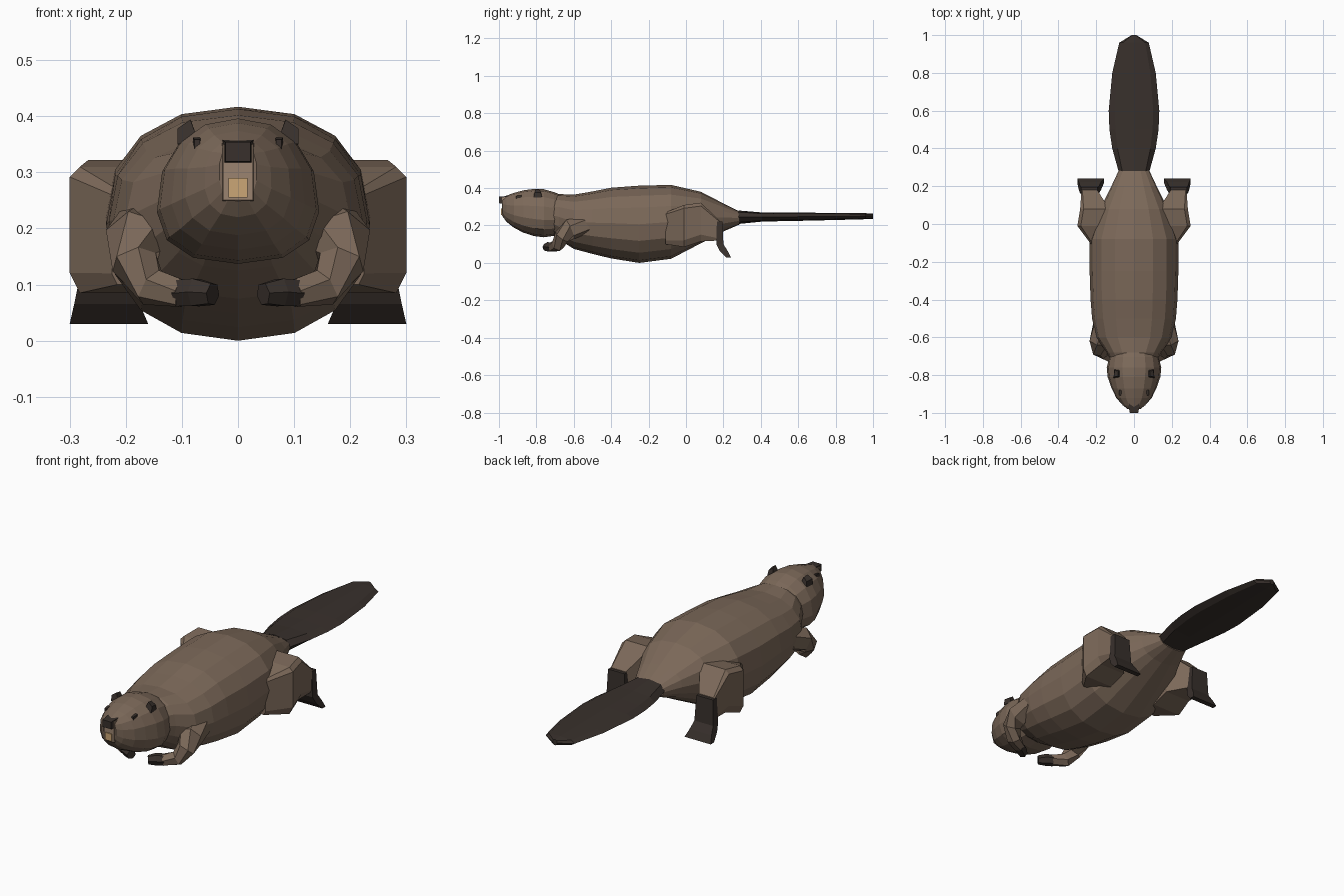
import bpy, bmesh, math
from mathutils import Vector

if "Cube" in bpy.data.objects:
    bpy.data.objects.remove(bpy.data.objects["Cube"])


def material(name, rgb):
    m = bpy.data.materials.new(name)
    m.diffuse_color = (*rgb, 1)
    m.use_nodes = True
    m.node_tree.nodes["Principled BSDF"].inputs["Base Color"].default_value = m.diffuse_color
    return m


FUR = material("fur", (0.20, 0.14, 0.10))
MUZZLE = material("light_fur", (0.33, 0.23, 0.16))
DARK = material("dark_skin", (0.04, 0.03, 0.025))
TOOTH = material("tooth", (0.60, 0.38, 0.18))


def loft(name, rings, mat, mirror=False):
    """Skin a list of equal-length point rings, with closed ends."""
    bm = bmesh.new()
    loops = [[bm.verts.new(p) for p in ring] for ring in rings]
    n = len(loops[0])
    for a, b in zip(loops, loops[1:]):
        for i in range(n):
            j = (i + 1) % n
            bm.faces.new((a[i], a[j], b[j], b[i]))
    bm.faces.new(loops[0][::-1])
    bm.faces.new(loops[-1])
    bmesh.ops.recalc_face_normals(bm, faces=bm.faces[:])
    mesh = bpy.data.meshes.new(name)
    bm.to_mesh(mesh)
    bm.free()
    mesh.materials.append(mat)
    ob = bpy.data.objects.new(name, mesh)
    bpy.context.collection.objects.link(ob)
    if mirror:
        ob.modifiers.new("mirror", "MIRROR").use_axis[0] = True
    return ob


def section(y, w, top, bottom, sides, square=0.9, pear=0.0):
    """Rounded cross-section at y; pear makes it wider low down."""
    pts = []
    zc, h = (top + bottom) / 2, (top - bottom) / 2
    for i in range(sides):
        a = 2 * math.pi * i / sides
        s, c = math.sin(a), math.cos(a)
        x = math.copysign(abs(s) ** square, s) * (1 - pear * c)
        z = math.copysign(abs(c) ** square, c)
        pts.append((w * x, y, zc + h * z))
    return pts


def slab(y, x0, x1, z0, z1, bevel=0.0, dy=0.0):
    """Cross-section rectangle at y with cut outer corners."""
    b = bevel
    return [(x0, y, z0), (x1 - b, y, z0), (x1, y, z0 + 2 * b),
            (x1, y, z1 - b), (x1 - b, y, z1), (x0, y, z1)]


def box(name, x0, x1, y0, y1, z0, z1, mat, mirror=False, taper=1.0):
    cx, cz = (x0 + x1) / 2, (z0 + z1) / 2
    rings = []
    for y, t in ((y0, taper), (y1, 1)):
        rings.append([(cx + sx * t * (x1 - x0) / 2, y, cz + sz * t * (z1 - z0) / 2)
                      for sx, sz in ((-1, -1), (1, -1), (1, 1), (-1, 1))])
    return loft(name, rings, mat, mirror)


def tube(name, path, mat, sides=6):
    """Mirrored limb following (x, y, z, radius) points."""
    rings = []
    pts = [Vector(p[:3]) for p in path]
    for i, p in enumerate(path):
        d = (pts[min(i + 1, len(pts) - 1)] - pts[max(i - 1, 0)]).normalized()
        u = d.cross(Vector((0.3, 1, 0))).normalized()
        v = d.cross(u)
        rings.append([pts[i] + p[3] * (math.cos(a) * u + math.sin(a) * v)
                      for a in (2 * math.pi * (k + 0.5) / sides for k in range(sides))])
    return loft(name, rings, mat, True)


# Body: y, half width, top, bottom
body = [(-0.74, 0.11, 0.35, 0.17), (-0.68, 0.145, 0.368, 0.125),
        (-0.60, 0.20, 0.365, 0.075), (-0.50, 0.222, 0.382, 0.048),
        (-0.40, 0.23, 0.402, 0.024), (-0.25, 0.235, 0.413, 0.0),
        (-0.08, 0.235, 0.417, 0.022), (0.08, 0.18, 0.38, 0.105),
        (0.20, 0.12, 0.318, 0.168), (0.285, 0.08, 0.275, 0.205)]
loft("body", [section(*s, 16, 0.88) for s in body], FUR)

# Head
head = [(-0.66, 0.11, 0.36, 0.18, 0.1), (-0.705, 0.13, 0.378, 0.145, 0.1),
        (-0.76, 0.143, 0.394, 0.137, 0.15), (-0.81, 0.138, 0.396, 0.143, 0.15),
        (-0.87, 0.118, 0.388, 0.162, 0.12), (-0.92, 0.094, 0.374, 0.188, 0.1),
        (-0.96, 0.060, 0.360, 0.220, 0.05), (-0.98, 0.034, 0.352, 0.248, 0.0)]
loft("head", [section(y, w, t, b, 14, 0.85, k) for y, w, t, b, k in head], FUR)

# Face details
box("muzzle", -0.03, 0.03, -0.985, -0.94, 0.245, 0.355, MUZZLE, taper=0.9)
box("nose", -0.028, 0.028, -1.0, -0.95, 0.315, 0.358, DARK, taper=0.8)
box("teeth", -0.017, 0.017, -0.99, -0.95, 0.255, 0.29, TOOTH)
box("eyes", 0.066, 0.080, -0.908, -0.88, 0.338, 0.362, DARK, True, 0.7)

# Ears: small folded flaps
loft("ears", [[(0.07, -0.815, 0.355), (0.108, -0.815, 0.35), (0.108, -0.81, 0.378), (0.085, -0.805, 0.394)],
              [(0.07, -0.77, 0.355), (0.105, -0.77, 0.35), (0.102, -0.775, 0.375), (0.083, -0.78, 0.39)]],
     DARK, True)

# Tail: flat paddle
tail = [(0.28, 0.082, 0.036), (0.40, 0.115, 0.025), (0.50, 0.130, 0.023),
        (0.60, 0.134, 0.022), (0.80, 0.115, 0.019), (0.96, 0.078, 0.016), (1.0, 0.012, 0.014)]
loft("tail", [section(y, w, 0.242 + 0.008 * y + h, 0.242 + 0.008 * y - h, 8, 0.8)
              for y, w, h in tail], DARK)

# Front legs and paws
tube("front_legs", [(0.165, -0.53, 0.20, 0.055), (0.182, -0.62, 0.18, 0.056),
                    (0.185, -0.665, 0.14, 0.042), (0.155, -0.685, 0.095, 0.035),
                    (0.10, -0.715, 0.085, 0.027)], FUR)
tube("front_paws", [(0.105, -0.712, 0.085, 0.027), (0.075, -0.73, 0.086, 0.028),
                    (0.045, -0.75, 0.083, 0.021)], DARK)

# Hind legs: angular thighs
thigh = [(-0.11, 0.16, 0.225, 0.10, 0.27, 0.01), (-0.01, 0.13, 0.30, 0.085, 0.31, 0.018),
         (0.08, 0.13, 0.285, 0.115, 0.322, 0.018), (0.18, 0.195, 0.278, 0.12, 0.225, 0.005)]
loft("hind_legs", [slab(*s) for s in thigh], FUR, True)

# Hind feet: flared plates hanging behind the thighs
foot = [(0.222, 0.192, 0.28, 0.165, 0.195), (0.10, 0.185, 0.285, 0.162, 0.20),
        (0.065, 0.175, 0.292, 0.18, 0.222), (0.03, 0.16, 0.30, 0.215, 0.24)]
loft("hind_feet", [[(x0, y0, z), (x1, y0, z), (x1, y1, z), (x0, y1, z)]
                   for z, x0, x1, y0, y1 in foot], DARK, True)
